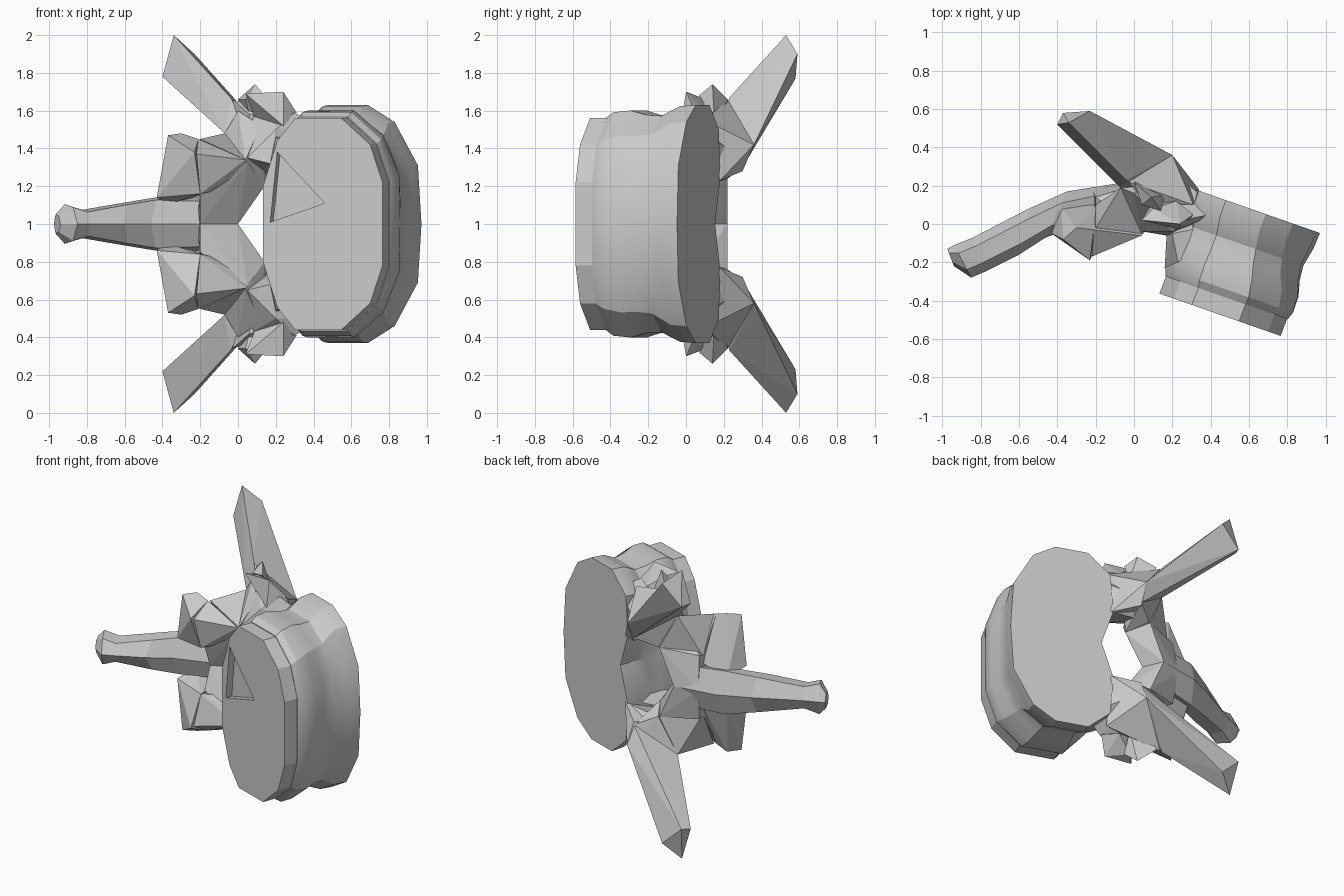
import bpy
import bmesh
from mathutils import Vector

cube = bpy.data.objects.get("Cube")
if cube:
    bpy.data.objects.remove(cube, do_unlink=True)

# One bone grey
GREY = (0.6, 0.6, 0.6, 1.0)
bone = bpy.data.materials.new("bone_grey")
bone.use_nodes = True
bone.diffuse_color = GREY
for node in bone.node_tree.nodes:
    if node.type == 'BSDF_PRINCIPLED':
        node.inputs["Base Color"].default_value = GREY


def finish(name, bm, smooth=False):
    bmesh.ops.recalc_face_normals(bm, faces=bm.faces)
    mesh = bpy.data.meshes.new(name)
    bm.to_mesh(mesh)
    bm.free()
    mesh.materials.append(bone)
    obj = bpy.data.objects.new(name, mesh)
    bpy.context.collection.objects.link(obj)
    if smooth:
        bpy.ops.object.select_all(action='DESELECT')
        obj.select_set(True)
        bpy.context.view_layer.objects.active = obj
        bpy.ops.object.shade_smooth_by_angle(angle=0.45)
    return obj


def loft(name, rings, smooth=False):
    """Skin a list of equal point rings and cap both ends."""
    bm = bmesh.new()
    loops = [[bm.verts.new(p) for p in ring] for ring in rings]
    n = len(loops[0])
    for a, b in zip(loops, loops[1:]):
        for i in range(n):
            j = (i + 1) % n
            bm.faces.new((a[i], a[j], b[j], b[i]))
    bm.faces.new(loops[0])
    bm.faces.new(loops[-1])
    return finish(name, bm, smooth)


def hull_pair(name, points):
    """Faceted solid around the points, plus its twin across the mid plane."""
    for side, flip in (("upper", 1), ("lower", -1)):
        bm = bmesh.new()
        verts = [bm.verts.new((x, y, 1 + flip * h)) for x, y, h in points]
        result = bmesh.ops.convex_hull(bm, input=verts)
        spare = {v for v in result["geom_interior"] if isinstance(v, bmesh.types.BMVert)}
        bmesh.ops.delete(bm, geom=list(spare), context='VERTS')
        finish(side + "_" + name, bm)


# Vertebral body: half outlines (across, height), closed by reflection
BACK = [(.34, 0), (.32, .31), (.19, .54), (.04, .63), (-.18, .63),
        (-.33, .5), (-.35, .24), (-.27, 0)]
FRONT = [(.34, 0), (.34, .22), (.27, .42), (.11, .56), (-.15, .56),
         (-.25, .44), (-.33, .2), (-.33, 0)]
ACROSS = Vector((.945, -.33, 0))
AXIS = Vector((-.358, -.934, 0))
CENTRE = Vector((.65, .065, 1))


def place(u, h, depth):
    return CENTRE + ACROSS * u + AXIS * depth + Vector((0, 0, h))


def body_ring(depth, blend, scale):
    half = [Vector(b).lerp(Vector(f), blend) * scale for b, f in zip(BACK, FRONT)]
    outline = half + [Vector((p.x, -p.y)) for p in half[-2:0:-1]]
    return [place(p.x, p.y, depth) for p in outline]


loft("vertebral_body", [body_ring(*r) for r in (
    (0, 0, 1), (.09, 0, .99), (.19, .3, .94), (.27, .5, .97),
    (.35, .75, 1.04), (.44, .95, 1.05), (.48, 1, 1.01))], True)
disc = loft("front_disc", [body_ring(d, 1, 1) for d in (.47, .575)])

# Triangular notch in the front disc
NOTCH = [(-.25, .38), (.016, .11), (-.29, .01)]
cutter = loft("notch_cutter", [[place(u, h, d) for u, h in NOTCH] for d in (.53, .65)])
cutter.hide_render = True
cutter.hide_viewport = True
cut = disc.modifiers.new("notch", 'BOOLEAN')
cut.operation = 'DIFFERENCE'
cut.solver = 'EXACT'
cut.object = cutter


# Spinous process: back edge, front edge and half height of each section
def spine_ring(back, front, h):
    a, b = Vector((*back, 1)), Vector((*front, 1))
    up = Vector((0, 0, h))
    p, q = a.lerp(b, .25), a.lerp(b, .75)
    return [a, p + up, q + up * .85, b, q - up * .85, p - up]


loft("spinous_process", [spine_ring(*s) for s in (
    ((-.1, .21), (-.2, .02), .14), ((-.35, .17), (-.46, -.07), .15),
    ((-.55, .08), (-.6, -.16), .12), ((-.84, -.07), (-.78, -.25), .075),
    ((-.94, -.11), (-.85, -.28), .105), ((-.975, -.13), (-.94, -.22), .05))])

# Arch around the canal
hull_pair("lamina", [
    (0, .08, 0), (-.2, -.02, 0), (-.2, -.08, .15), (.14, .08, .2), (.05, -.05, .33),
    (-.06, .22, 0), (-.22, .18, 0), (.05, .22, .24), (-.2, .14, .22)])
hull_pair("pedicle", [
    (.45, .06, .5), (.32, .17, .24), (.2, -.04, .5), (.1, .2, .25), (.17, -.06, .32),
    (.05, -.04, .35), (.08, .1, .57), (.3, .03, .59), (.2, .28, .36)])
hull_pair("body_flank", [
    (.16, -.23, .22), (.17, -.06, .32), (.2, -.05, .46), (.23, -.2, .44),
    (.45, .0, .45), (.34, .12, .24), (.36, -.1, .1)])
hull_pair("arch_bridge", [
    (-.07, .19, .48), (.0, .16, .6), (.19, .3, .3), (.06, .22, .24),
    (.04, -.05, .34), (.14, .08, .2), (.12, .04, .52), (.2, .33, .42)])
hull_pair("arch_web", [
    (-.07, .19, .48), (-.2, -.02, .45), (-.2, .1, .2), (.04, -.05, .34),
    (.05, .22, .24), (.12, .2, .28), (.1, .08, .32)])

# Wing shaped articular processes
hull_pair("articular_wing", [
    (-.37, -.08, .47), (-.3, -.02, .48), (-.23, -.19, .38), (-.21, -.03, .45),
    (-.43, -.05, .14), (-.2, -.12, .16), (-.2, .1, .15), (-.38, .09, .1)])
hull_pair("wing_root", [
    (-.21, -.03, .45), (-.22, -.17, .37), (-.2, -.12, .16), (.04, -.06, .34),
    (.08, 0, .3), (.02, .1, .2), (-.2, .1, .2)])

# Transverse processes
hull_pair("transverse_process", [
    (-.34, .53, 1), (-.4, .52, .78), (-.37, .58, .77), (-.23, .59, .9),
    (.2, .36, .42), (.19, .3, .3), (-.04, .23, .67), (-.07, .19, .48), (.1, .15, .4)])
hull_pair("transverse_root", [
    (.2, .36, .42), (.19, .3, .28), (.34, .18, .23), (.31, .1, .55),
    (-.03, .22, .66), (.06, .11, .58), (.08, .12, .3)])

# Small rough knobs where the processes meet the body
hull_pair("outer_knob", [
    (.04, .02, .69), (.24, .0, .7), (.31, .05, .59), (.24, -.03, .52),
    (.09, .1, .56), (.22, .12, .58), (.1, .08, .67)])
hull_pair("inner_knob", [
    (.09, .14, .74), (.04, .1, .66), (.14, .07, .68), (.0, .22, .66),
    (.08, .2, .5), (.16, .15, .55)])
